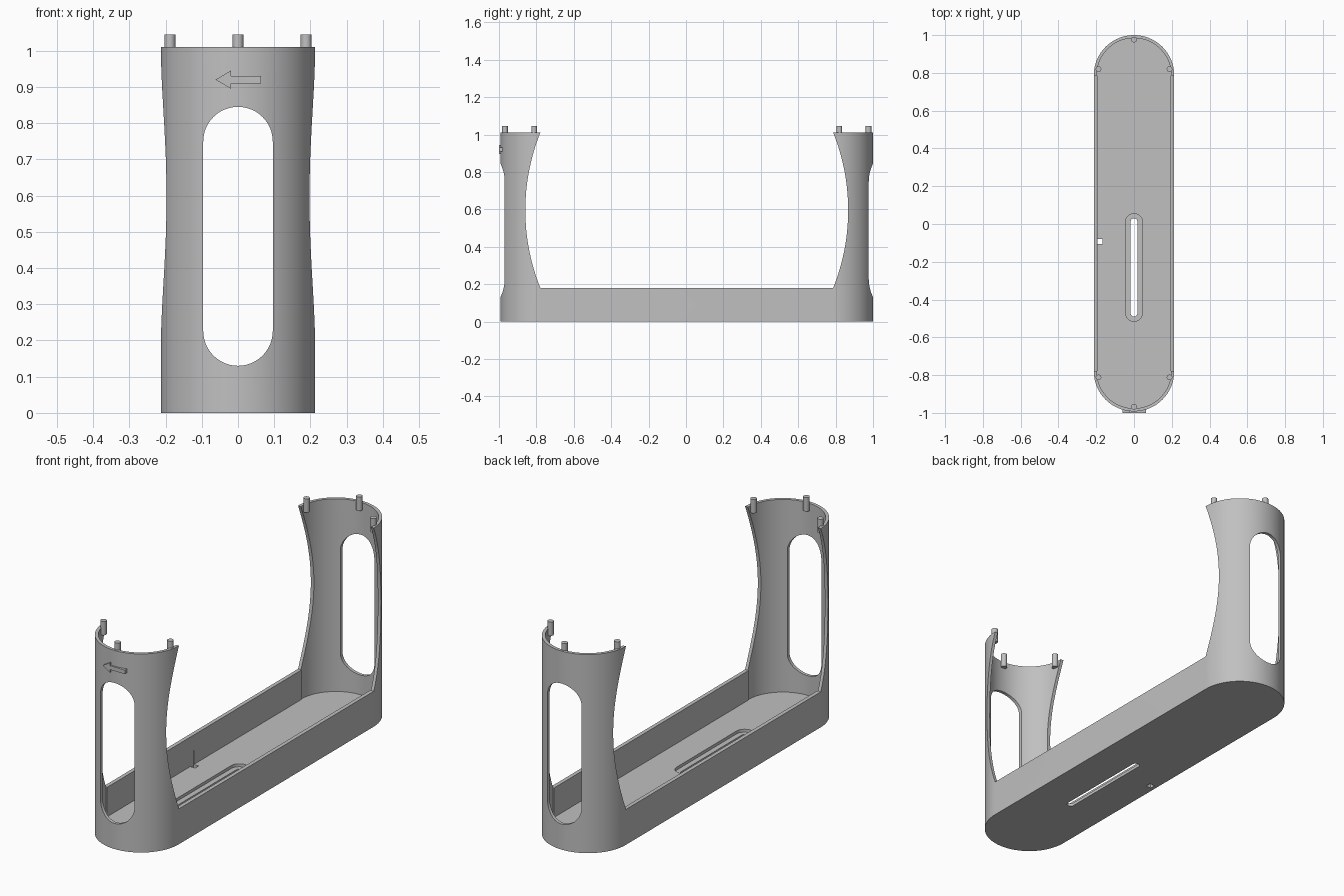
import bpy, bmesh
from math import sin, cos, pi, sqrt, radians

if "Cube" in bpy.data.objects:
    bpy.data.objects.remove(bpy.data.objects["Cube"], do_unlink=True)

grey = bpy.data.materials.new("plain grey")
grey.use_nodes = True
COLOUR = (0.53, 0.53, 0.53, 1)
grey.diffuse_color = COLOUR
grey.node_tree.nodes["Principled BSDF"].inputs["Base Color"].default_value = COLOUR

RADIUS, HALF, SHIFT = 0.213, 0.783, 0.004   # plan of the body
RIM, TOP, FLOOR = 0.18, 1.01, 0.03          # heights


def prism(name, points, axis, lo, hi):
    """Extrude a flat outline along the given axis."""
    place = {"x": lambda a, b, t: (t, a, b),
             "y": lambda a, b, t: (a, t, b),
             "z": lambda a, b, t: (a, b, t)}[axis]
    bm = bmesh.new()
    ends = [[bm.verts.new(place(a, b, t)) for a, b in points] for t in (lo, hi)]
    bm.faces.new(ends[0])
    bm.faces.new(ends[1])
    n = len(points)
    for i in range(n):
        j = (i + 1) % n
        bm.faces.new((ends[0][i], ends[0][j], ends[1][j], ends[1][i]))
    bmesh.ops.recalc_face_normals(bm, faces=bm.faces)
    mesh = bpy.data.meshes.new(name)
    bm.to_mesh(mesh)
    bm.free()
    mesh.materials.append(grey)
    ob = bpy.data.objects.new(name, mesh)
    bpy.context.collection.objects.link(ob)
    return ob


def stadium(r, half, mid=0, steps=24, waist=None):
    """Rounded slot outline, long in the second coordinate."""
    points = []
    for side, start in ((1, 0), (-1, pi)):
        arc = [start + pi * i / steps for i in range(steps + 1)]
        bend = [(r * cos(t), mid + side * half + r * sin(t)) for t in arc]
        if waist:
            y = mid + side * half
            bend = [(side * waist, y)] + bend + [(-side * waist, y)]
        points += bend
    return points


def activate(ob):
    bpy.ops.object.select_all(action="DESELECT")
    ob.select_set(True)
    bpy.context.view_layer.objects.active = ob


def cut(ob, cutter):
    mod = ob.modifiers.new("cut", "BOOLEAN")
    mod.operation = "DIFFERENCE"
    mod.solver = "EXACT"
    mod.object = cutter
    activate(ob)
    bpy.ops.object.modifier_apply(modifier=mod.name)
    bpy.data.objects.remove(cutter, do_unlink=True)


def smooth(ob):
    activate(ob)
    bpy.ops.object.shade_smooth_by_angle(angle=radians(30))


# Tray with two curved end towers, hollowed out
body = prism("tray_and_towers", stadium(RADIUS, HALF, SHIFT, 48), "z", 0, TOP)
cut(body, prism("hollow", stadium(0.197, HALF, SHIFT, 48, waist=0.193), "z", FLOOR, 1.3))

# Wide side opening with bowed tower edges
rise, bow = (TOP - RIM) / 2, 0.08
arc_r = (rise ** 2 + bow ** 2) / (2 * bow)
edge = []
for i in range(33):
    h = -rise + 2 * rise * i / 32
    edge.append((HALF + bow - arc_r + sqrt(arc_r ** 2 - h ** 2), RIM + rise + h))
edge.append((HALF, 1.2))
opening = [(SHIFT + y, z) for y, z in edge] + [(SHIFT - y, z) for y, z in reversed(edge)]
cut(body, prism("side_opening", opening, "x", -0.5, 0.5))

# Tall rounded windows through both towers
cut(body, prism("tower_windows", stadium(0.096, 0.2615, 0.4875), "y", -1.2, 1.2))

# Floor: recessed slot and small square hole
cut(body, prism("slot_recess", stadium(0.045, 0.24, -0.23), "z", 0.015, 0.1))
cut(body, prism("slot", stadium(0.018, 0.242, -0.23), "z", -0.1, 0.1))
hx, hy, hs = -0.18, -0.093, 0.014
square = [(hx + a * hs, hy + b * hs) for a, b in ((-1, -1), (1, -1), (1, 1), (-1, 1))]
cut(body, prism("square_hole", square, "z", -0.1, 0.1))
smooth(body)

# Locating pegs on the tower rims
for end, y_sign in (("front", -1), ("back", 1)):
    for spot, x, y in (("left", 0.188, 0.816), ("middle", 0, 0.972), ("right", -0.188, 0.816)):
        bpy.ops.mesh.primitive_cylinder_add(
            vertices=24, radius=0.015, depth=0.07,
            location=(x, SHIFT + y_sign * y, 1.01))
        peg = bpy.context.object
        peg.name = f"{end}_{spot}_peg"
        peg.data.materials.append(grey)
        smooth(peg)

# Raised arrow on the front tower
upper = [(-0.02, 0.025), (-0.02, 0.01), (0.063, 0.01)]
half_arrow = [(-0.062, 0)] + upper
outline = half_arrow + [(x, -z) for x, z in reversed(upper)]
prism("front_arrow", [(x, 0.92 + z) for x, z in outline], "y", -1.0, -0.98)
